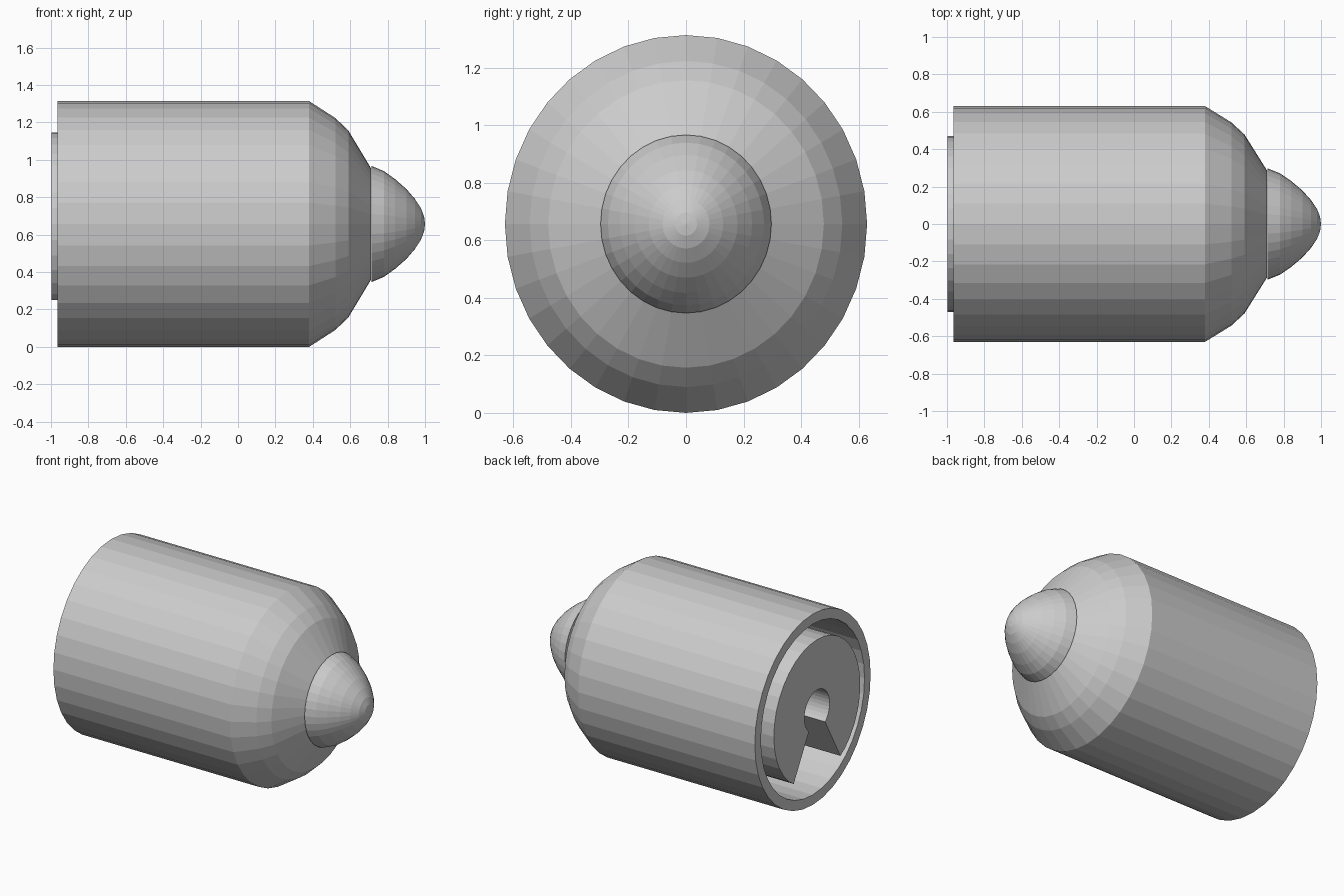
import bpy, bmesh
from math import sin, cos, radians

if "Cube" in bpy.data.objects:
    bpy.data.objects.remove(bpy.data.objects["Cube"])

SIDES = 36
CENTRE_Z = 0.657
SQUASH = 0.959      # the cross-section is slightly narrower in y than in z


def ring_point(x, r, deg):
    """Point at an angle measured from straight down, around the long axis."""
    a = radians(deg)
    return (x, r * SQUASH * sin(a), CENTRE_Z - r * cos(a))


def finish(name, bm):
    bmesh.ops.recalc_face_normals(bm, faces=bm.faces)
    mesh = bpy.data.meshes.new(name)
    bm.to_mesh(mesh)
    bm.free()
    obj = bpy.data.objects.new(name, mesh)
    bpy.context.collection.objects.link(obj)
    return obj


def revolve(name, profile):
    """Turn an (x, radius) profile around the long axis; radius 0 gives a pole."""
    bm = bmesh.new()
    rings = []
    for x, r in profile:
        count = SIDES if r > 0 else 1
        rings.append([bm.verts.new(ring_point(x, r, 360 * i / SIDES)) for i in range(count)])
    for a, b in zip(rings, rings[1:]):
        for i in range(SIDES):
            j = (i + 1) % SIDES
            quad = [a[i % len(a)], a[j % len(a)], b[j % len(b)], b[i % len(b)]]
            bm.faces.new(list(dict.fromkeys(quad)))
    return finish(name, bm)


# Hollow casing: outside with faceted shoulder, then back along the inside
revolve("casing", [
    (0.71, 0), (0.71, 0.30), (0.59, 0.50), (0.52, 0.567), (0.38, 0.657),
    (-0.965, 0.657), (-0.965, 0.588), (0.36, 0.588), (0.55, 0.42), (0.55, 0),
])

# Rounded nose cap, separated from the casing by a thin gap
revolve("nose", [
    (0.715, 0), (0.715, 0.31), (0.78, 0.283), (0.84, 0.24), (0.90, 0.187),
    (0.945, 0.135), (0.978, 0.085), (0.995, 0.04), (1.0, 0),
])

# Inner core: disc outline with a keyhole slot opening downwards
outline = [(0.485, 33)]
outline += [(0.49, d) for d in range(40, 321, 10)]
outline += [(0.485, 327)]
outline += [(0.143, 320 - 10 * i) for i in range(29)]
bm = bmesh.new()
face = bm.faces.new([bm.verts.new(ring_point(-0.998, r, d)) for r, d in outline])
extruded = bmesh.ops.extrude_face_region(bm, geom=[face], use_keep_orig=True)
moved = [v for v in extruded["geom"] if isinstance(v, bmesh.types.BMVert)]
bmesh.ops.translate(bm, verts=moved, vec=(1.45, 0, 0))
finish("slotted_core", bm)
